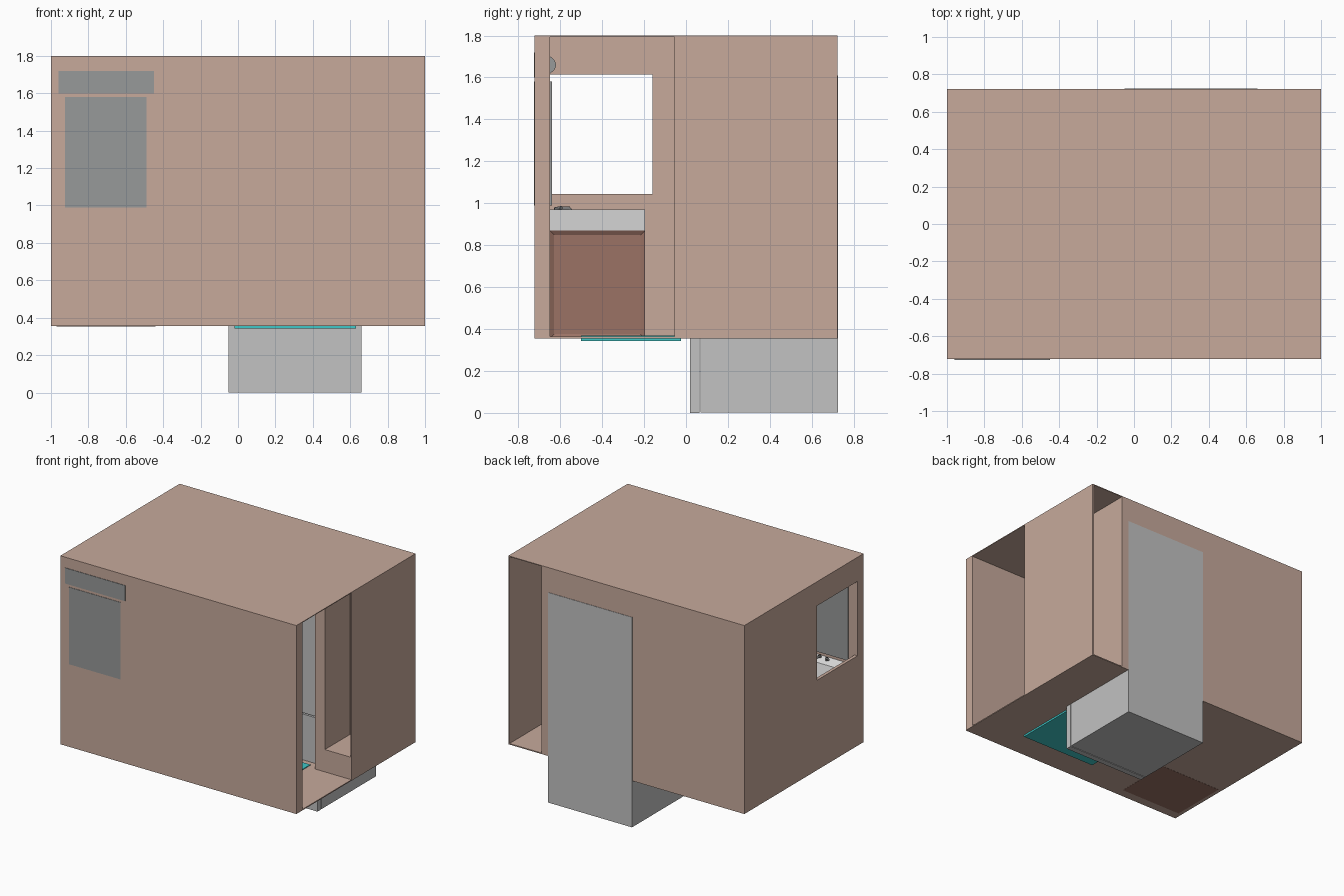
import bpy, bmesh, math

if "Cube" in bpy.data.objects:
    bpy.data.objects.remove(bpy.data.objects["Cube"])

def mat(name, r, g, b):
    m = bpy.data.materials.new(name)
    m.diffuse_color = (r, g, b, 1)
    m.use_nodes = True
    m.node_tree.nodes["Principled BSDF"].inputs["Base Color"].default_value = m.diffuse_color
    return m

WALL = mat("beige_pink_wall", .57, .40, .33)
GREY = mat("light_grey", .54, .54, .54)
GLASS = mat("mirror_grey", .31, .32, .32)
WOOD = mat("brown_wood", .33, .17, .13)
WHITE = mat("sink_white", .66, .66, .66)
METAL = mat("tap_metal", .20, .20, .20)
TEAL = mat("teal_rug", .05, .58, .58)

def finish(name, bm, m, smooth=False):
    me = bpy.data.meshes.new(name)
    bmesh.ops.recalc_face_normals(bm, faces=bm.faces)
    bm.to_mesh(me)
    bm.free()
    o = bpy.data.objects.new(name, me)
    bpy.context.collection.objects.link(o)
    me.materials.append(m)
    if smooth:
        bpy.context.view_layer.objects.active = o
        o.select_set(True)
        bpy.ops.object.shade_smooth_by_angle(angle=math.radians(40))
        o.select_set(False)
    return o

def box(name, x, y, z, m, insets=()):
    """Box from ranges; insets = (direction, margin, depth) for panelled sides."""
    bm = bmesh.new()
    bmesh.ops.create_cube(bm, size=1)
    for v in bm.verts:
        v.co = [r[0] + (c + .5) * (r[1] - r[0]) for c, r in zip(v.co, (x, y, z))]
    bm.normal_update()
    for d, margin, depth in insets:
        f = [f for f in bm.faces if sum(a * b for a, b in zip(f.normal, d)) > .9]
        bmesh.ops.inset_region(bm, faces=f, thickness=margin, depth=0)
        bmesh.ops.translate(bm, verts=f[0].verts[:], vec=[-depth * c for c in d])
    return finish(name, bm, m)

def tube(name, pts, r, m):
    cu = bpy.data.curves.new(name, 'CURVE')
    cu.dimensions = '3D'
    cu.bevel_depth, cu.bevel_resolution, cu.use_fill_caps = r, 3, True
    s = cu.splines.new('POLY')
    s.points.add(len(pts) - 1)
    for p, c in zip(s.points, pts):
        p.co = (*c, 1)
    o = bpy.data.objects.new(name, cu)
    bpy.context.collection.objects.link(o)
    cu.materials.append(m)

B, T = .36, 1.80      # floor and ceiling heights
Y = .722              # half depth of the room

# Room shell
box("floor", (-1, 1), (-Y, Y), (B - .004, B + .004), WALL)
box("ceiling", (-1, 1), (-Y, Y), (T - .006, T), WALL)
box("front_wall", (-1, 1), (-Y, -.648), (B, T), WALL)
box("back_wall", (-1, .72), (Y - .03, Y), (B, T), WALL)

# Left wall around the window opening
L = (-1, -.975)
box("left_wall_rear", L, (-.16, Y), (B, T), WALL)
box("left_wall_below_window", L, (-.65, -.16), (B, 1.045), WALL)
box("left_wall_above_window", L, (-.65, -.16), (1.615, T), WALL)

# Right wall and closet beside the door opening
box("right_wall", (.99, 1), (-.055, Y), (B, T), WALL)
box("closet_wall", (.69, .72), (-.055, Y), (B, T), WALL)
box("closet_jamb", (.72, .775), (-.055, .25), (B, T), WALL)
box("closet_back", (.72, .99), (.25, .27), (B, T), WALL)
box("closet_base", (.775, .99), (-.055, .25), (B, .535), WALL)

# Tall fridge sunk through the floor
FX = (-.05, .66)
box("fridge_body", FX, (.07, .725), (.001, 1.61), GREY)
box("fridge_lower_door", FX, (.02, .065), (0, .715), GREY)
box("fridge_upper_door", FX, (.02, .065), (.725, 1.61), GREY)

# Rug
box("rug", (-.02, .63), (-.5, -.025), (.342, .37), TEAL)

# Vanity cabinet with panelled sides
box("cabinet", (-.97, -.44), (-.65, -.195), (B - .006, .87), WOOD,
    [((1, 0, 0), .03, .012), ((0, 1, 0), .03, .012)])

# Counter and basin
box("counter", (-.975, -.435), (-.65, -.195), (.87, .92), WHITE)
box("basin", (-.975, -.435), (-.65, -.195), (.92, .97), WHITE, [((0, 0, 1), .07, .04)])

# Tap with two handles
tube("tap_spout", [(-.70, -.62, .965), (-.70, -.62, .975), (-.70, -.56, .975), (-.70, -.545, .955)], .011, METAL)
for s in (-1, 1):
    tube("tap_handle", [(-.70 + s * .06, -.62, .955), (-.70 + s * .06, -.62, .975),
                        (-.70 + s * .09, -.595, .978)], .009, METAL)

# Mirror through the front wall
box("mirror", (-.925, -.49), (-.725, -.64), (.99, 1.58), GLASS)

# Half-round lamp above the mirror
bm = bmesh.new()
prof = [(-.726 + .106 * math.sin(a), 1.66 + .06 * math.cos(a))
        for a in (math.pi * i / 16 for i in range(17))]
f = bm.faces.new([bm.verts.new((-.96, y, z)) for y, z in prof])
e = bmesh.ops.extrude_face_region(bm, geom=[f])
bmesh.ops.translate(bm, verts=[v for v in e["geom"] if isinstance(v, bmesh.types.BMVert)], vec=(.51, 0, 0))
finish("wall_lamp", bm, GLASS, True)
